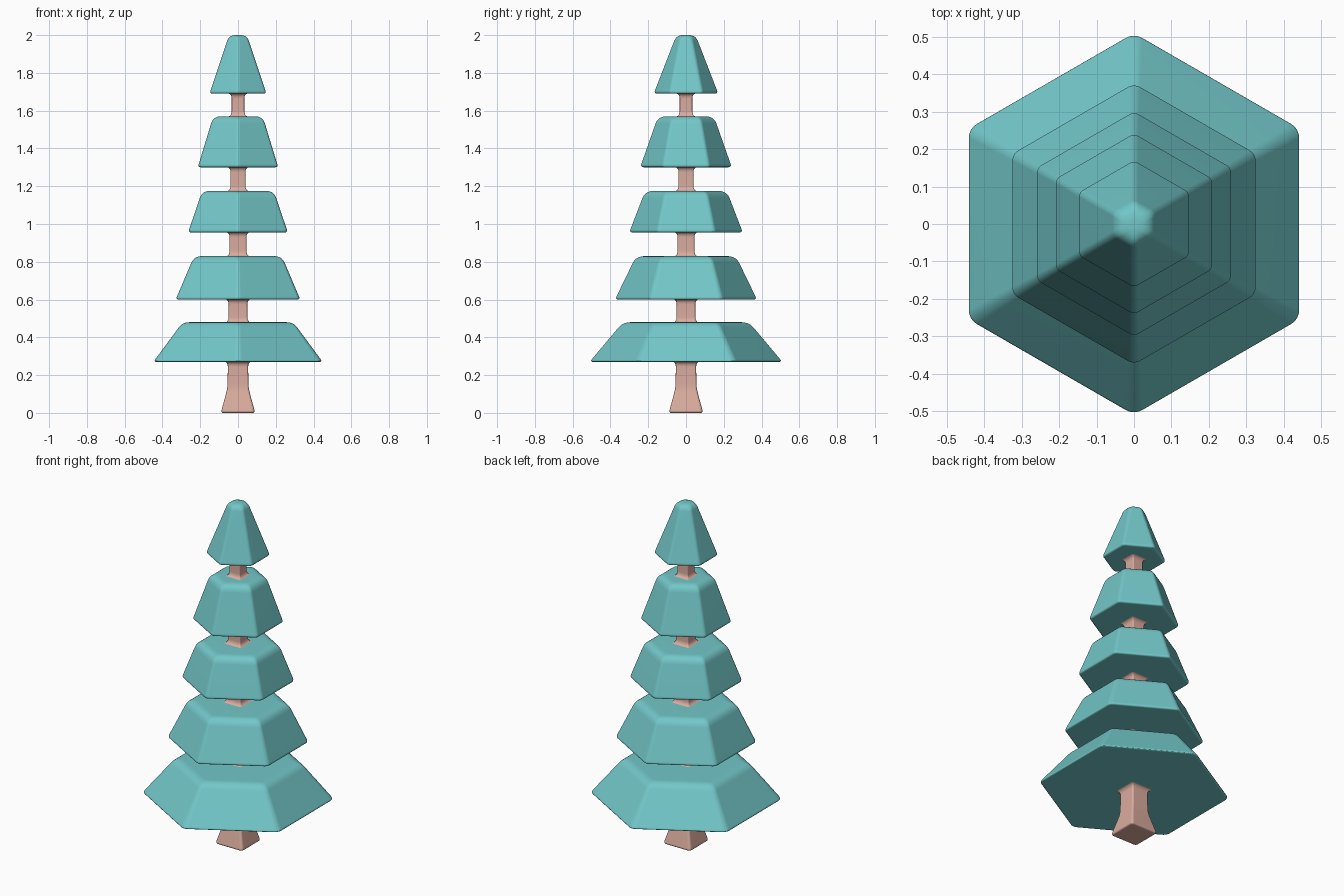
import bpy, bmesh, math
from mathutils import Vector

if "Cube" in bpy.data.objects:
    bpy.data.objects.remove(bpy.data.objects["Cube"])


def material(name, color):
    m = bpy.data.materials.new(name)
    m.diffuse_color = (*color, 1)
    m.use_nodes = True
    m.node_tree.nodes["Principled BSDF"].inputs["Base Color"].default_value = m.diffuse_color
    return m


def rounded_profile(points, steps=5):
    """Points are (half_width, z, fillet); corners are replaced by short curves."""
    out = []
    for i, (x, z, f) in enumerate(points):
        p = Vector((x, z))
        if f == 0:
            out.append(p)
            continue
        a, b = (Vector(points[j][:2]) - p for j in (i - 1, i + 1))
        a = p + a.normalized() * min(f, a.length * 0.98)
        b = p + b.normalized() * min(f, b.length * 0.98)
        for k in range(steps + 1):
            t = k / steps
            out.append(a * (1 - t) ** 2 + p * 2 * t * (1 - t) + b * t * t)
    return out


def rounded_ring(sides, turn, apothem, r, steps=5):
    """Regular polygon with rounded corners; apothem is centre to flat side."""
    r = min(r, apothem * 0.95)
    half = math.pi / sides
    pts = []
    for i in range(sides):
        a = turn + 2 * half * i
        c = Vector((math.cos(a), math.sin(a))) * (apothem - r) / math.cos(half)
        for k in range(steps + 1):
            b = a - half + 2 * half * k / steps
            pts.append(c + Vector((math.cos(b), math.sin(b))) * r)
    return pts


def loft(name, sides, turn, points, corner, mat):
    bm = bmesh.new()
    rings = []
    for w, z in rounded_profile(points):
        rings.append([bm.verts.new((p.x, p.y, z))
                      for p in rounded_ring(sides, turn, w, corner(w))])
    for lo, hi in zip(rings, rings[1:]):
        n = len(lo)
        for i in range(n):
            j = (i + 1) % n
            bm.faces.new((lo[i], lo[j], hi[j], hi[i]))
    bm.faces.new(rings[0][::-1])
    bm.faces.new(rings[-1])
    for f in bm.faces:
        f.smooth = True
    me = bpy.data.meshes.new(name)
    bm.to_mesh(me)
    bm.free()
    me.materials.append(mat)
    ob = bpy.data.objects.new(name, me)
    bpy.context.collection.objects.link(ob)
    ob.modifiers.new("weighted_normals", 'WEIGHTED_NORMAL')
    return ob


teal = material("foliage", (0.17, 0.57, 0.58))
brown = material("bark", (0.70, 0.41, 0.34))

# Foliage tiers: bottom z, top z, bottom and top half width across flats, top fillet
tiers = [(0.27, 0.48, 0.448, 0.293, 0.035),
         (0.60, 0.83, 0.33, 0.232, 0.04),
         (0.955, 1.175, 0.264, 0.19, 0.04),
         (1.30, 1.57, 0.213, 0.131, 0.04),
         (1.69, 2.0, 0.151, 0.047, 0.032)]
for i, (z0, z1, b, t, f) in enumerate(tiers):
    loft(f"foliage_tier_{i + 1}", 6, math.pi / 2,
         [(b - 0.05, z0, 0), (b, z0, 0.018), (t, z1, f), (t * 0.2, z1, 0)],
         lambda w: max(0.1 * w, 0.022), teal)


def bark_corner(w):
    return 0.18 * w


# Flared trunk base
loft("trunk_base", 4, math.pi / 4,
     [(0.06, 0, 0), (0.091, 0, 0.016), (0.056, 0.13, 0.025),
      (0.053, 0.272, 0.03), (0.085, 0.274, 0)], bark_corner, brown)

# Trunk pieces between tiers, flaring into the foliage at both ends
for i, h in enumerate((0.049, 0.044, 0.039, 0.033)):
    za, zb = tiers[i][1] - 0.003, tiers[i + 1][0] + 0.003
    loft(f"trunk_section_{i + 1}", 4, math.pi / 4,
         [(h + 0.03, za, 0), (h + 0.001, za, 0.03), (h, zb, 0.03),
          (h + 0.03, zb, 0)], bark_corner, brown)
